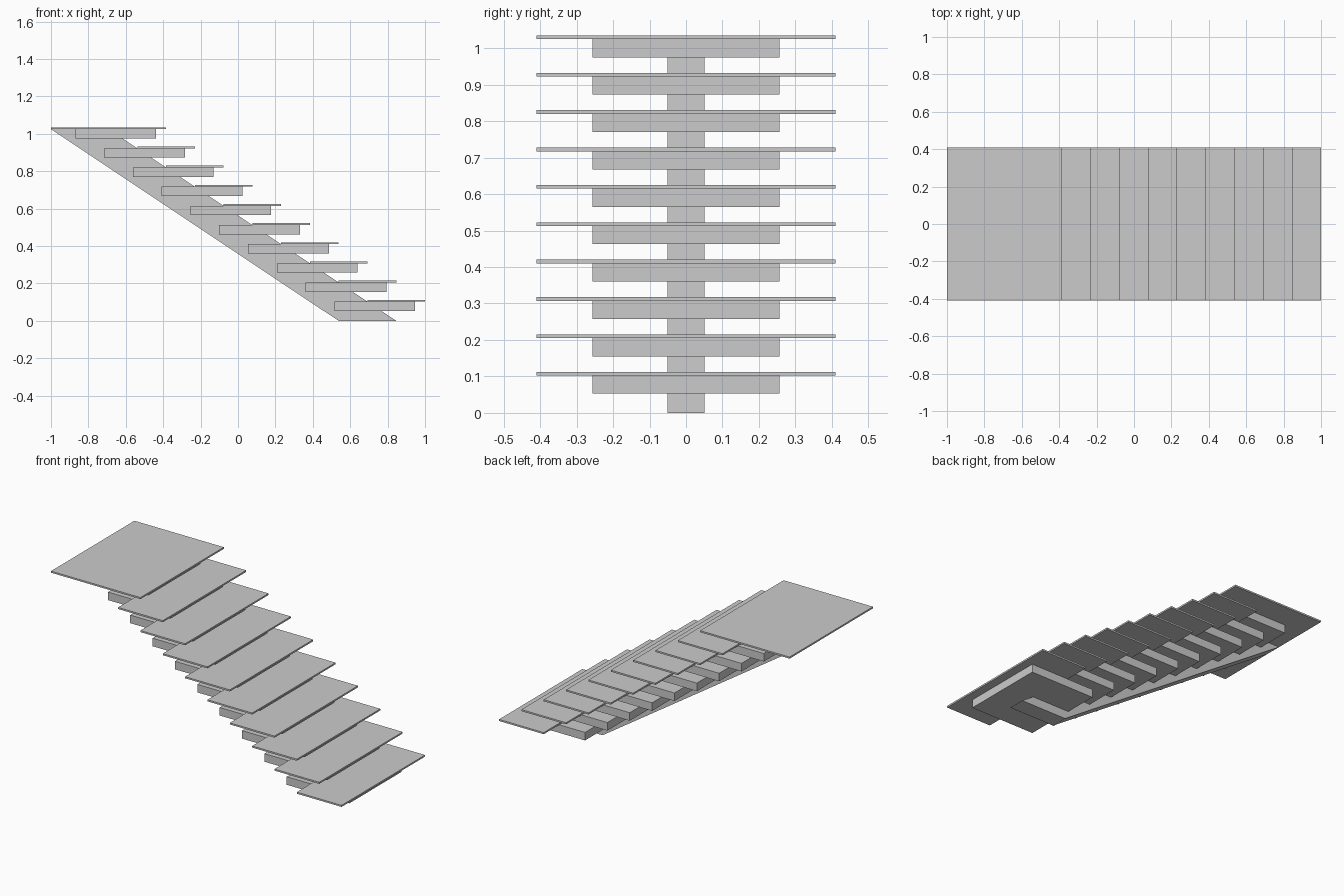
import bpy, bmesh

if "Cube" in bpy.data.objects:
    bpy.data.objects.remove(bpy.data.objects["Cube"])

STEPS = 10
RUN, RISE = 2 / 13, 0.1025   # offset from one step to the next
TREAD_T = 0.010              # tread thickness


def box(name, x0, x1, half_y, z0, z1):
    prism(name, [(x0, z0), (x1, z0), (x1, z1), (x0, z1)], half_y)


def prism(name, profile, half_y):
    """Extrude an x-z profile symmetrically along y."""
    bm = bmesh.new()
    face = bm.faces.new([bm.verts.new((x, -half_y, z)) for x, z in profile])
    ext = bmesh.ops.extrude_face_region(bm, geom=[face])
    verts = [v for v in ext["geom"] if isinstance(v, bmesh.types.BMVert)]
    bmesh.ops.translate(bm, verts=verts, vec=(0, 2 * half_y, 0))
    bmesh.ops.recalc_face_normals(bm, faces=bm.faces)
    mesh = bpy.data.meshes.new(name)
    bm.to_mesh(mesh)
    bm.free()
    bpy.context.collection.objects.link(bpy.data.objects.new(name, mesh))


# sloping central beam, cut level at floor and landing
top = STEPS * RISE
prism("central_stringer",
      [(1 - 3 * RUN, 0), (1 - RUN, 0), (-1 + 2 * RUN, top), (-1, top)], 0.051)

# treads with a support block under each; the last tread is a deeper landing
for i in range(STEPS):
    nose = 1 - i * RUN
    z = (i + 1) * RISE
    last = i == STEPS - 1
    depth = RUN * (4 if last else 2)
    box("landing" if last else f"tread_{i + 1}",
        nose - depth, nose, 0.41, z, z + TREAD_T)
    box(f"tread_support_{i + 1}",
        nose - 0.485, nose - 0.053, 0.257, z - 0.05, z)
